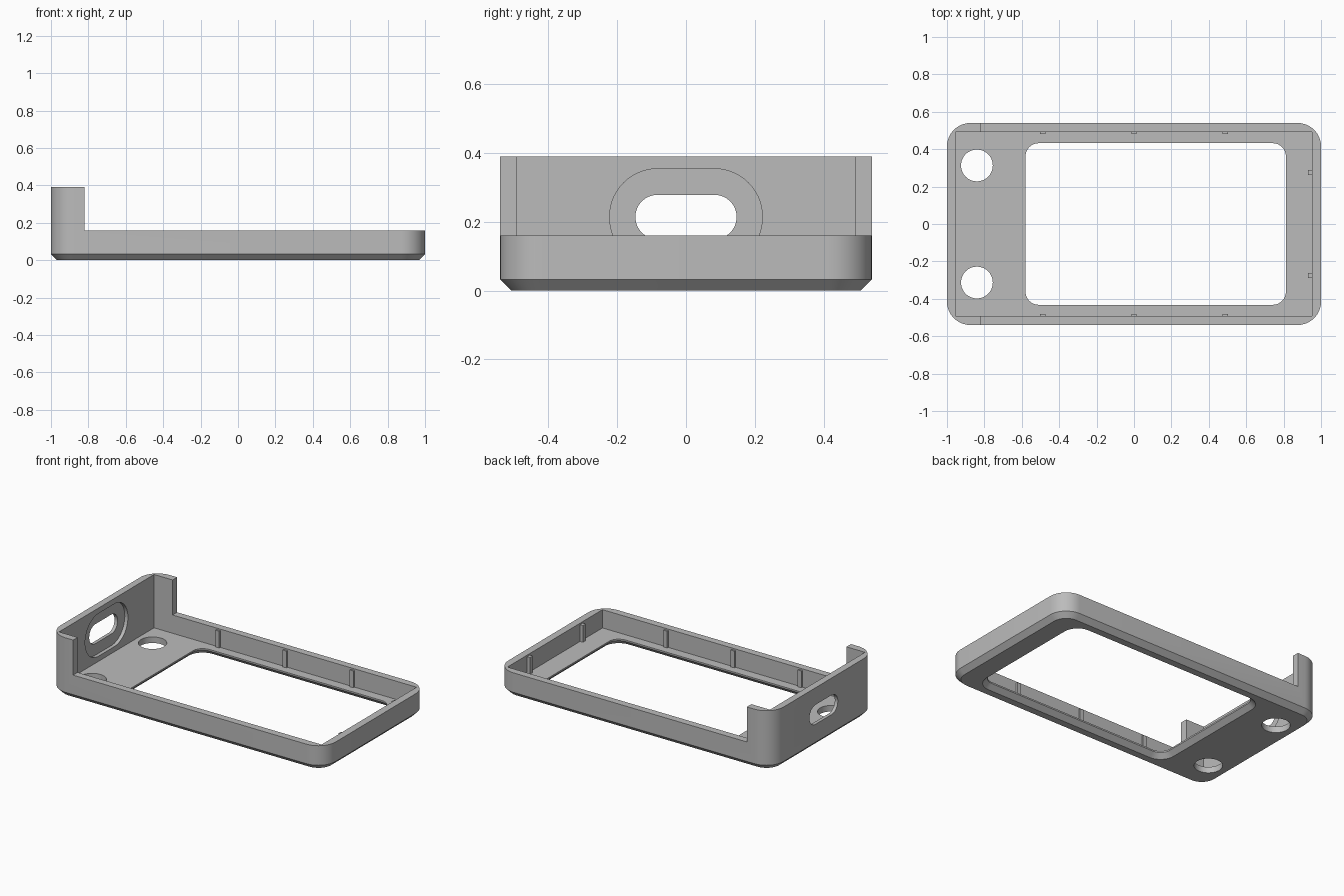
import bpy, bmesh, math
from mathutils import Matrix

cube = bpy.data.objects.get("Cube")
if cube:
    bpy.data.objects.remove(cube, do_unlink=True)

grey = bpy.data.materials.new("plain grey")
grey.use_nodes = True
colour = (0.5, 0.5, 0.5, 1)
grey.diffuse_color = colour
grey.node_tree.nodes["Principled BSDF"].inputs["Base Color"].default_value = colour


def rounded_rect(x0, x1, y0, y1, r, steps=10):
    """Outline of a rectangle with round corners, anticlockwise."""
    points = []
    centres = [(x1 - r, y1 - r), (x0 + r, y1 - r), (x0 + r, y0 + r), (x1 - r, y0 + r)]
    for corner, (cx, cy) in enumerate(centres):
        for i in range(steps + 1):
            a = math.pi / 2 * (corner + i / steps)
            points.append((cx + r * math.cos(a), cy + r * math.sin(a)))
    return points


def loft(name, rings, matrix=Matrix()):
    """Closed solid through (outline, height) rings."""
    bm = bmesh.new()
    loops = [[bm.verts.new((x, y, z)) for x, y in ring] for ring, z in rings]
    n = len(loops[0])
    for low, high in zip(loops, loops[1:]):
        for i in range(n):
            j = (i + 1) % n
            bm.faces.new((low[i], low[j], high[j], high[i]))
    bm.faces.new(loops[0][::-1])
    bm.faces.new(loops[-1])
    bmesh.ops.remove_doubles(bm, verts=bm.verts, dist=1e-5)
    bmesh.ops.transform(bm, matrix=matrix, verts=bm.verts)
    bmesh.ops.recalc_face_normals(bm, faces=bm.faces)
    mesh = bpy.data.meshes.new(name)
    bm.to_mesh(mesh)
    bm.free()
    mesh.materials.append(grey)
    obj = bpy.data.objects.new(name, mesh)
    bpy.context.collection.objects.link(obj)
    return obj


def box(name, x0, x1, y0, y1, z0, z1):
    ring = [(x0, y0), (x1, y0), (x1, y1), (x0, y1)]
    return loft(name, [(ring, z0), (ring, z1)])


def cut(target, cutter):
    cutter.hide_render = True
    mod = target.modifiers.new("cut", 'BOOLEAN')
    mod.operation = 'DIFFERENCE'
    mod.solver = 'EXACT'
    mod.object = cutter
    bpy.ops.object.select_all(action='DESELECT')
    bpy.context.view_layer.objects.active = target
    target.select_set(True)
    bpy.ops.object.modifier_apply(modifier=mod.name)
    bpy.data.objects.remove(cutter, do_unlink=True)


# Main dimensions
HX, HY, R = 1.0, 0.54, 0.125
CHAMFER, FLOOR = 0.032, 0.04
RIM, TALL, STEP_X = 0.16, 0.39, -0.82
IN_X0, IN_X1, IN_Y = -0.955, 0.952, 0.493

# Outer body with chamfered bottom edge
outline = rounded_rect(-HX, HX, -HY, HY, R)
c = CHAMFER
base = rounded_rect(-HX + c, HX - c, -HY + c, HY - c, R - c)
body = loft("tray_body", [(base, 0), (outline, CHAMFER), (outline, TALL)])

# Cavity, and the low rim in front of the tall end wall
cut(body, box("cavity", IN_X0, IN_X1, -IN_Y, IN_Y, FLOOR, 1))
cut(body, box("rim_cut", STEP_X, 2, -1, 1, RIM, 1))


# Large floor window, flared towards the underside
def window_ring(grow):
    return rounded_rect(-0.58 - grow, 0.812 + grow, -0.432 - grow, 0.432 + grow, 0.07 + grow)


cut(body, loft("window", [(window_ring(0.04), -0.01), (window_ring(0), 0.03),
                          (window_ring(0), 0.1)]))

# Two round floor holes
for side in (-1, 1):
    y = 0.313 * side
    hole = rounded_rect(-0.925, -0.755, y - 0.085, y + 0.085, 0.085, 12)
    cut(body, loft("hole", [(hole, -0.1), (hole, 0.1)]))

# Slot through the end wall with a larger recess on its inner face
along_x = Matrix(((0, 0, 1, 0), (1, 0, 0, 0), (0, 1, 0, 0), (0, 0, 0, 1)))
for half_y, half_z, x0, x1 in ((0.222, 0.14, -0.978, -0.9), (0.147, 0.064, -1.1, -0.9)):
    slot = rounded_rect(-half_y, half_y, 0.214 - half_z, 0.214 + half_z, half_z - 0.0005, 14)
    cut(body, loft("slot", [(slot, x0), (slot, x1)], along_x))

bpy.ops.object.shade_smooth_by_angle(angle=math.radians(30))

# Snap ribs on the inner walls
RIB = 0.014
for side in (-1, 1):
    label = "back" if side > 0 else "front"
    for i, x in enumerate((-0.488, 0, 0.488)):
        ys = sorted((side * (IN_Y - 0.011), side * (IN_Y + 0.01)))
        box(f"{label}_rib_{i + 1}", x - RIB, x + RIB, *ys, FLOOR - 0.005, 0.15)
    y = 0.275 * side
    box(f"end_rib_{label}", IN_X1 - 0.021, IN_X1 + 0.01, y - RIB, y + RIB, FLOOR - 0.005, 0.15)
